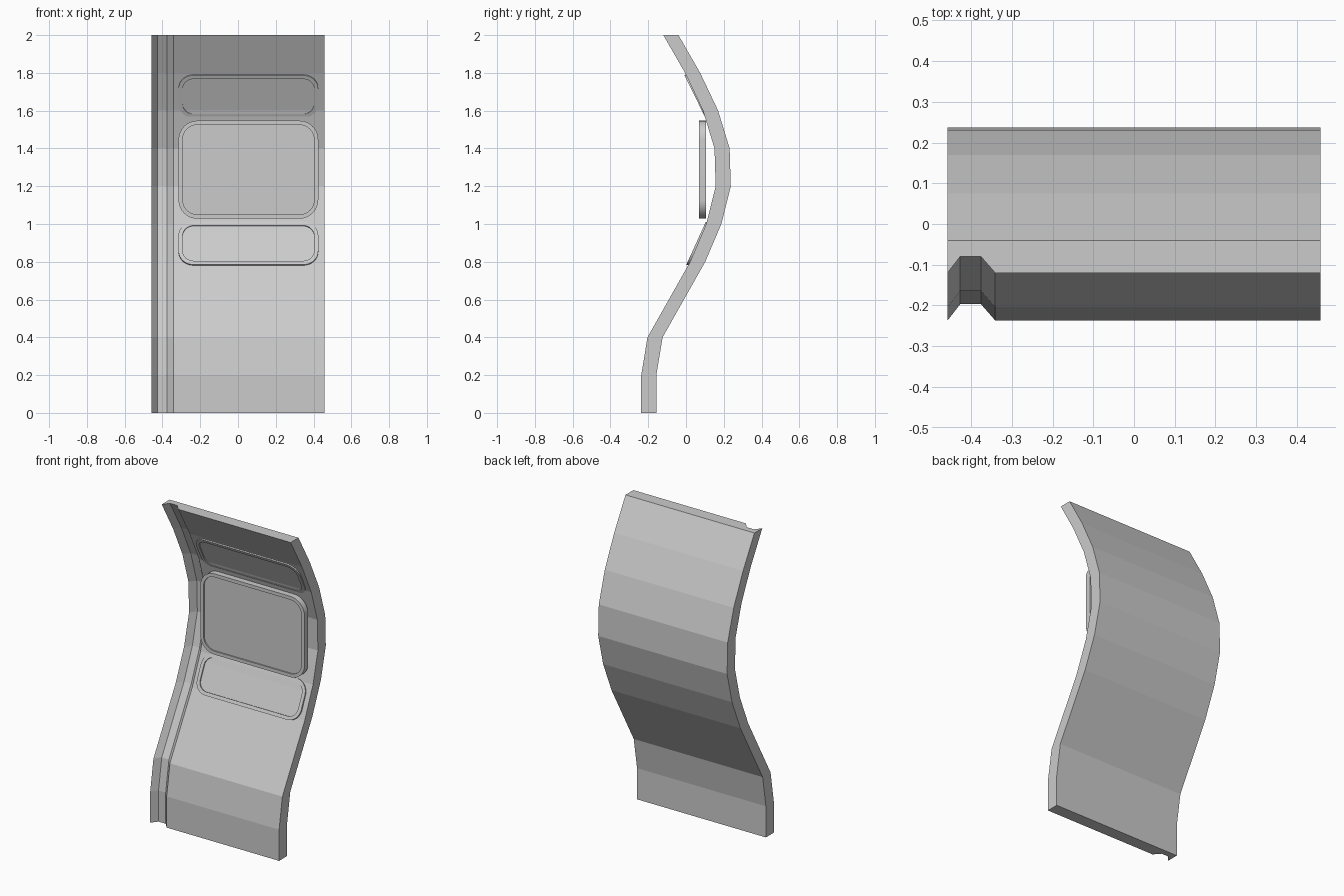
import bpy, bmesh, math
from mathutils import Vector

if "Cube" in bpy.data.objects:
    bpy.data.objects.remove(bpy.data.objects["Cube"])


def make_object(name, bm):
    bmesh.ops.recalc_face_normals(bm, faces=bm.faces[:])
    mesh = bpy.data.meshes.new(name)
    bm.to_mesh(mesh)
    bm.free()
    obj = bpy.data.objects.new(name, mesh)
    bpy.context.collection.objects.link(obj)
    return obj


def rounded_rect(w, h, r, seg=8):
    pts = []
    for i, (sx, sy) in enumerate([(1, 1), (-1, 1), (-1, -1), (1, -1)]):
        for k in range(seg + 1):
            a = math.pi / 2 * (i + k / seg)
            pts.append((sx * (w / 2 - r) + r * math.cos(a),
                        sy * (h / 2 - r) + r * math.sin(a)))
    return pts


def framed_panel(name, bottom, top, radius, thick=0.038, rim=0.022, step=0.008):
    """Rounded slab with a shallow framed face, from bottom (y, z) to top (y, z)."""
    lo, hi = Vector((0, *bottom)), Vector((0, *top))
    up = (hi - lo).normalized()
    inward = Vector((0, up.z, -up.y))
    mid = (lo + hi) / 2 + Vector((0.055, 0, 0))
    bm = bmesh.new()
    rings = []
    # back edge, front edge, inner rim, sunken face
    for inset, depth in ((0, thick), (0, 0), (rim, 0), (rim, step)):
        outline = rounded_rect(0.74 - 2 * inset, (hi - lo).length - 2 * inset,
                               radius - inset)
        rings.append([bm.verts.new(mid + Vector((u, 0, 0)) + up * v + inward * depth)
                      for u, v in outline])
    n = len(rings[0])
    for a, b in zip(rings, rings[1:]):
        for i in range(n):
            j = (i + 1) % n
            bm.faces.new((a[i], a[j], b[j], b[i]))
    bm.faces.new(rings[0])
    bm.faces.new(rings[-1])
    obj = make_object(name, bm)
    bpy.ops.object.select_all(action='DESELECT')
    obj.select_set(True)
    bpy.context.view_layer.objects.active = obj
    bpy.ops.object.shade_smooth_by_angle(angle=math.radians(30))


# Curved wall: back-edge depths every 0.2 up, swept with a channelled section
back_y = [-0.157, -0.157, -0.124, -0.011, 0.102, 0.187,
          0.237, 0.231, 0.17, 0.075, -0.04]
section = [(-0.458, -0.08), (-0.427, -0.04), (-0.376, -0.04), (-0.341, -0.08),
           (0.458, -0.08), (0.458, 0), (-0.458, 0)]
bm = bmesh.new()
loops = [[bm.verts.new((x, y + dy, i * 0.2)) for x, dy in section]
         for i, y in enumerate(back_y)]
for a, b in zip(loops, loops[1:]):
    for i in range(len(section)):
        j = (i + 1) % len(section)
        bm.faces.new((a[i], a[j], b[j], b[i]))
bm.faces.new(loops[0])
bm.faces.new(loops[-1])
make_object("curved_wall", bm)

# Tilted upper and lower panels, upright centre panel
framed_panel("upper_panel", (0.103, 1.562), (-0.008, 1.787), 0.08)
framed_panel("centre_panel", (0.068, 1.028), (0.068, 1.547), 0.1)
framed_panel("lower_panel", (0.002, 0.785), (0.105, 1.012), 0.08)
